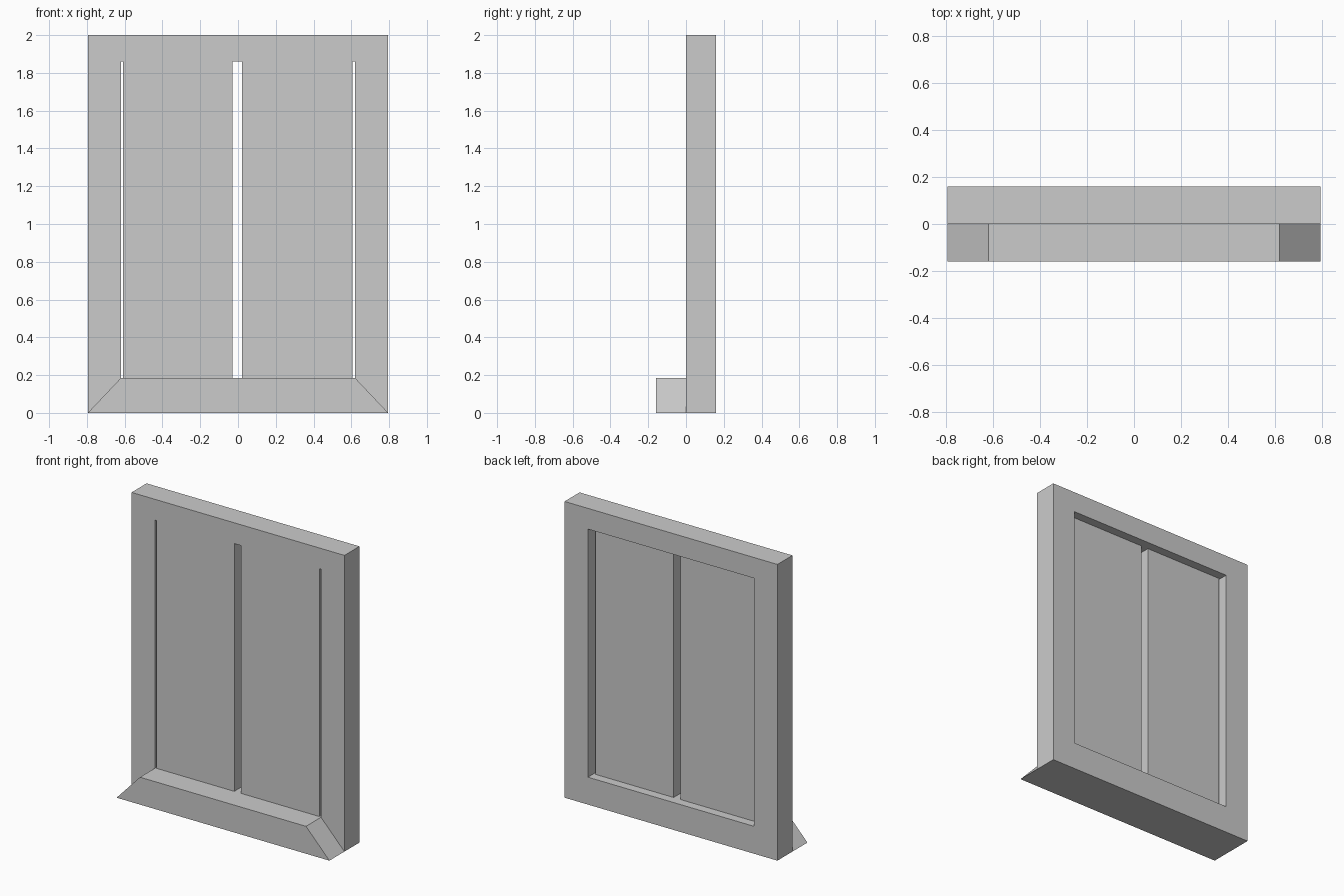
import bpy, bmesh
from mathutils import Vector

if "Cube" in bpy.data.objects:
    bpy.data.objects.remove(bpy.data.objects["Cube"])


def finish(bm, name):
    bmesh.ops.recalc_face_normals(bm, faces=bm.faces)
    mesh = bpy.data.meshes.new(name)
    bm.to_mesh(mesh)
    bm.free()
    obj = bpy.data.objects.new(name, mesh)
    bpy.context.collection.objects.link(obj)
    return obj


def rectangle(bm, x, z0, z1, y):
    return [bm.verts.new((sx, y, sz)) for sx, sz in
            ((-x, z0), (x, z0), (x, z1), (-x, z1))]


# Mitred window frame with the sill pulled out of its lower front face
bm = bmesh.new()
outer_f = rectangle(bm, 0.795, 0, 2, 0)
inner_f = rectangle(bm, 0.62, 0.185, 1.86, 0)
outer_b = rectangle(bm, 0.795, 0, 2, 0.16)
inner_b = rectangle(bm, 0.62, 0.185, 1.86, 0.16)
loops = [outer_f, inner_f, inner_b, outer_b]
front_faces = []
for i in range(4):
    j = (i + 1) % 4
    for k in range(4):
        a, b = loops[k], loops[(k + 1) % 4]
        face = bm.faces.new((a[i], a[j], b[j], b[i]))
        if k == 0:
            front_faces.append(face)
bmesh.ops.recalc_face_normals(bm, faces=bm.faces)
sill = bmesh.ops.extrude_discrete_faces(bm, faces=[front_faces[0]])["faces"][0]
bmesh.ops.translate(bm, verts=sill.verts, vec=Vector((0, -0.16, 0)))
finish(bm, "window_frame")


# Two panes set near the front of the opening, with a gap between them
def pane(name, x0, x1, y0=0.003, y1=0.10, z0=0.185, z1=1.86):
    bm = bmesh.new()
    bmesh.ops.create_cube(bm, size=1)
    bmesh.ops.scale(bm, verts=bm.verts, vec=(x1 - x0, y1 - y0, z1 - z0))
    bmesh.ops.translate(bm, verts=bm.verts,
                        vec=((x0 + x1) / 2, (y0 + y1) / 2, (z0 + z1) / 2))
    finish(bm, name)


pane("left_pane", -0.61, -0.03)
pane("right_pane", 0.022, 0.605)
